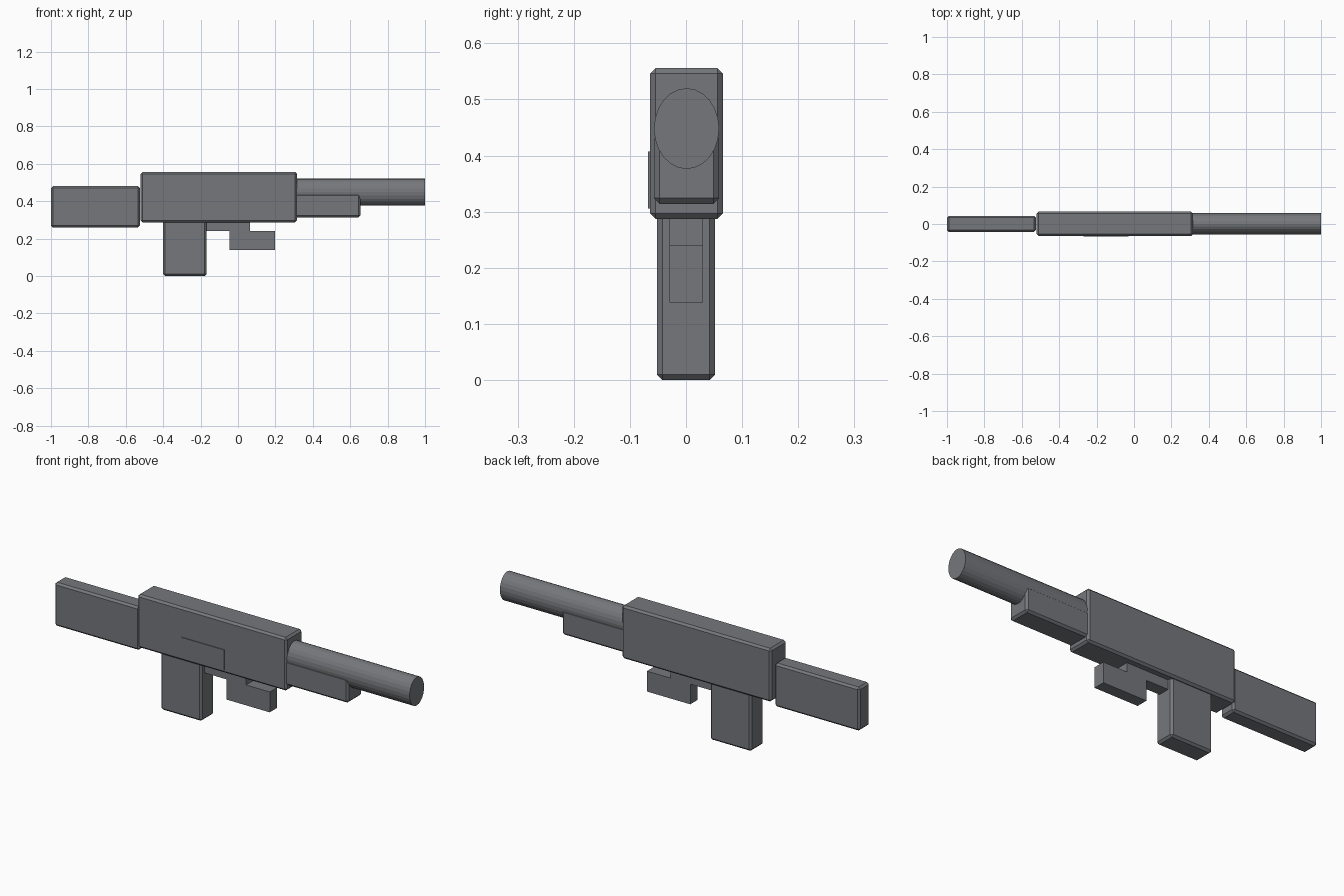
import bpy, bmesh, math
from mathutils import Matrix

if "Cube" in bpy.data.objects:
    bpy.data.objects.remove(bpy.data.objects["Cube"])

metal = bpy.data.materials.new("gunmetal_grey")
metal.diffuse_color = (0.18, 0.186, 0.2, 1)
metal.use_nodes = True
metal.node_tree.nodes["Principled BSDF"].inputs["Base Color"].default_value = metal.diffuse_color


def finish(name, bm):
    mesh = bpy.data.meshes.new(name)
    bm.to_mesh(mesh)
    bm.free()
    mesh.materials.append(metal)
    obj = bpy.data.objects.new(name, mesh)
    bpy.context.collection.objects.link(obj)
    return obj


def box(name, x, y, z, bevel=0.0):
    """Box between (min, max) pairs, with an optional chamfer on every edge."""
    bm = bmesh.new()
    bmesh.ops.create_cube(bm, size=1)
    for v in bm.verts:
        for i, (lo, hi) in enumerate((x, y, z)):
            v.co[i] = hi if v.co[i] > 0 else lo
    obj = finish(name, bm)
    if bevel:
        mod = obj.modifiers.new("chamfer", "BEVEL")
        mod.width = bevel
        mod.segments = 1
    return obj


# Main bodies with chamfered edges
box("receiver", (-0.52, 0.315), (-0.064, 0.066), (0.287, 0.556), 0.01)
box("stock", (-1.0, -0.524), (-0.042, 0.044), (0.26, 0.48), 0.01)
box("handguard", (0.30, 0.655), (-0.057, 0.059), (0.314, 0.44), 0.01)
box("grip", (-0.40, -0.168), (-0.052, 0.052), (0.0, 0.30), 0.01)

# Plain trigger pieces below the receiver
box("trigger_bridge", (-0.18, 0.065), (-0.029, 0.03), (0.24, 0.295))
box("trigger_guard", (-0.045, 0.198), (-0.029, 0.03), (0.138, 0.241))

# Thin plate on the front side
box("side_plate", (-0.27, -0.03), (-0.068, -0.0605), (0.306, 0.407))

# Oval barrel
bm = bmesh.new()
length = 0.70
bmesh.ops.create_cone(bm, cap_ends=True, segments=24, radius1=1, radius2=1, depth=length)
bm.transform(Matrix.Translation((1 - length / 2, 0.001, 0.448))
             @ Matrix.Diagonal((1, 0.058, 0.072, 1))
             @ Matrix.Rotation(math.pi / 2, 4, "Y"))
finish("barrel", bm)
